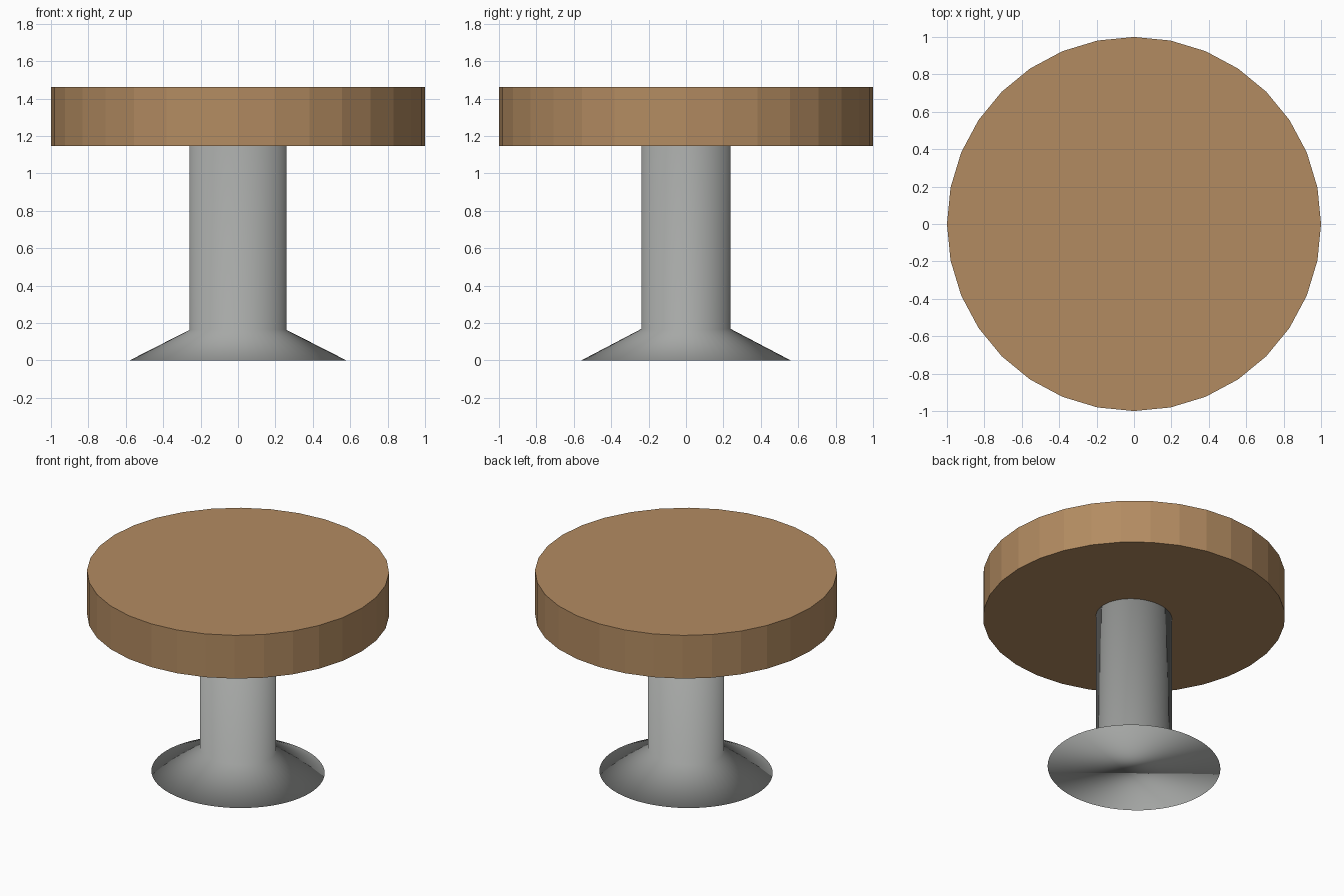
import bpy, bmesh, math

if "Cube" in bpy.data.objects:
    bpy.data.objects.remove(bpy.data.objects["Cube"])


def material(name, rgb):
    m = bpy.data.materials.new(name)
    m.diffuse_color = (*rgb, 1)
    m.use_nodes = True
    m.node_tree.nodes["Principled BSDF"].inputs["Base Color"].default_value = m.diffuse_color
    return m


def lathe(name, rings, sides, mat, smooth):
    """Stack elliptical rings of (rx, ry, z, extra z towards front and back)."""
    bm = bmesh.new()
    loops = []
    for rx, ry, z, lift in rings:
        loop = []
        for i in range(sides):
            a = 2 * math.pi * i / sides
            loop.append(bm.verts.new((rx * math.cos(a), ry * math.sin(a),
                                      z + lift * math.sin(a) ** 2)))
        loops.append(loop)
    for lo, hi in zip(loops, loops[1:]):
        for i in range(sides):
            j = (i + 1) % sides
            bm.faces.new((lo[i], lo[j], hi[j], hi[i]))
    bm.faces.new(loops[0][::-1])
    bm.faces.new(loops[-1])
    for f in bm.faces:
        f.smooth = smooth
    me = bpy.data.meshes.new(name)
    bm.to_mesh(me)
    bm.free()
    me.materials.append(mat)
    ob = bpy.data.objects.new(name, me)
    bpy.context.collection.objects.link(ob)
    return ob


wood = material("brown wood", (0.45, 0.26, 0.12))
metal = material("grey metal", (0.38, 0.39, 0.38))

# Thick round top with 32 flat sides
lathe("table_top", [(1, 1, 1.147, 0), (1, 1, 1.463, 0)], 32, wood, False)

# Slightly oval column flaring into a wide foot, smooth all over
lathe("pedestal", [(0.58, 0.56, 0, 0), (0.26, 0.238, 0.163, 0.006),
                   (0.26, 0.238, 1.147, 0)], 64, metal, True)
